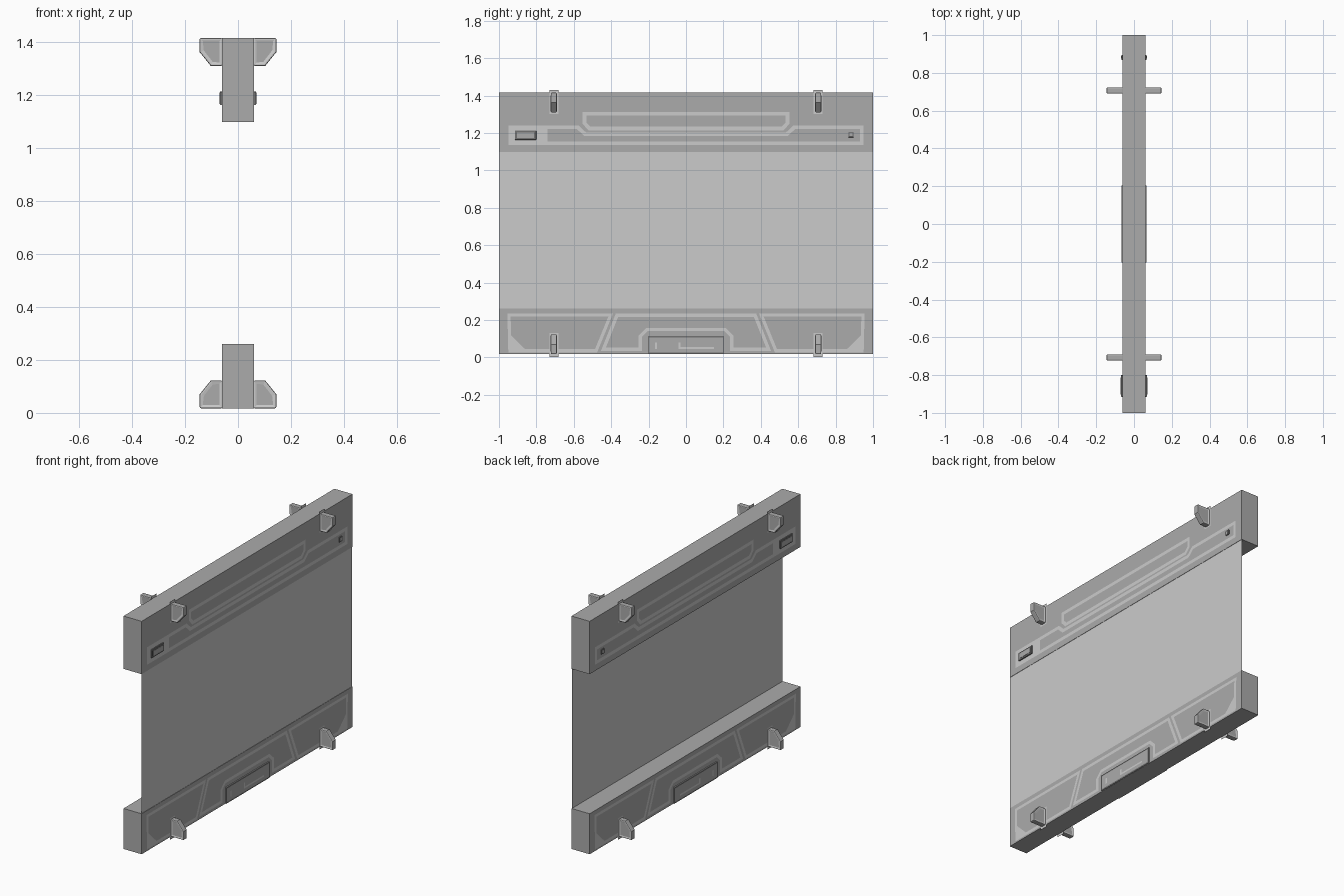
import bpy, bmesh
from mathutils import Vector

if "Cube" in bpy.data.objects:
    bpy.data.objects.remove(bpy.data.objects["Cube"])


def material(name, v):
    m = bpy.data.materials.new(name)
    m.diffuse_color = (v, v, v, 1)
    m.use_nodes = True
    m.node_tree.nodes["Principled BSDF"].inputs["Base Color"].default_value = m.diffuse_color
    return m


GREY = material("mid grey", 0.41)
LIGHT = material("light grey", 0.60)
DARK = material("dark grey", 0.17)
HALF = 0.06           # half depth of the beams
MID_Z = 0.716         # clips mirror about this height


def finish(name, bm, *mats):
    me = bpy.data.meshes.new(name)
    bm.to_mesh(me)
    bm.free()
    for m in mats:
        me.materials.append(m)
    ob = bpy.data.objects.new(name, me)
    bpy.context.collection.objects.link(ob)
    return ob


def box(name, lo, hi, mat, bevel=0.0):
    bm = bmesh.new()
    bmesh.ops.create_cube(bm, size=1)
    for v in bm.verts:
        v.co = Vector([(lo[i] + hi[i]) / 2 + v.co[i] * (hi[i] - lo[i]) for i in range(3)])
    ob = finish(name, bm, mat)
    if bevel:
        b = ob.modifiers.new("bevel", "BEVEL")
        b.width, b.segments = bevel, 2
    return ob


def side_box(name, y0, y1, z0, z1, x0, x1, mat, bevel=0.0):
    """The same box on both long faces."""
    for s, side in ((1, "right"), (-1, "left")):
        a, b = sorted((s * x0, s * x1))
        box(f"{name}_{side}", (a, y0, z0), (b, y1, z1), mat, bevel)


def inset(pts, w):
    """Mitred inward offset of a counter-clockwise outline."""
    out = []
    for i, p in enumerate(pts):
        p = Vector(p)
        d0 = (p - Vector(pts[i - 1])).normalized()
        d1 = (Vector(pts[(i + 1) % len(pts)]) - p).normalized()
        n0, n1 = Vector((-d0.y, d0.x)), Vector((-d1.y, d1.x))
        out.append(p + (n0 + n1) * (w / (1 + n0.dot(n1))))
    return out


def decal(name, pts, width=None, x=HALF + 0.001, mat=LIGHT):
    """Flat trim on both long faces: filled, or a band of given width."""
    for s, side in ((1, "right"), (-1, "left")):
        bm = bmesh.new()
        loop = [bm.verts.new((s * x, p[0], p[1])) for p in pts]
        if width:
            inner = [bm.verts.new((s * x, p[0], p[1])) for p in inset(pts, width)]
            n = len(loop)
            faces = [(loop[i], loop[(i + 1) % n], inner[(i + 1) % n], inner[i]) for i in range(n)]
        else:
            faces = [loop]
        for f in faces:
            bm.faces.new(f if s > 0 else list(reversed(f)))
        finish(f"{name}_{side}", bm, mat)


def rect(y0, y1, z0, z1):
    return [(y0, z0), (y1, z0), (y1, z1), (y0, z1)]


def mirror_y(pts):
    return [(-y, z) for y, z in reversed(pts)]


# beams
box("top_beam", (-HALF, -1, 1.098), (HALF, 1, 1.415), GREY)
box("bottom_beam", (-HALF, -1, 0.017), (HALF, 1, 0.26), GREY)

# thin screen sheet flush with the right face
bm = bmesh.new()
bm.faces.new([bm.verts.new((HALF - 0.002, y, z)) for y, z in rect(-1, 1, 0.26, 1.098)])
finish("screen_sheet", bm, LIGHT)

# top beam trim
half_strip = [(0.52, 1.213), (0.553, 1.248), (0.553, 1.313)]
decal("upper_strip_trim", half_strip + mirror_y(half_strip), 0.02)
half_frame = [(0.95, 1.135), (0.95, 1.24), (0.575, 1.24), (0.535, 1.203)]
decal("lower_frame_trim", half_frame + mirror_y(half_frame), 0.02)
decal("handle_backing", rect(-0.93, -0.74, 1.155, 1.22))

# handle and button
side_box("handle", -0.915, -0.80, 1.163, 1.213, HALF, 0.069, DARK, 0.003)
side_box("handle_face", -0.903, -0.812, 1.173, 1.203, 0.066, 0.0705, GREY)
side_box("button", 0.868, 0.896, 1.176, 1.206, HALF, 0.067, DARK, 0.003)
side_box("button_face", 0.875, 0.889, 1.183, 1.199, 0.064, 0.068, GREY)

# bottom beam trim
end_panel = [(0.475, 0.027), (0.95, 0.027), (0.955, 0.235), (0.39, 0.235)]
decal("end_panel_trim_back", end_panel, 0.017)
decal("end_panel_trim_front", mirror_y(end_panel), 0.017)
corner = [(0.86, 0.044), (0.934, 0.044), (0.936, 0.118)]
decal("corner_fill_back", corner)
decal("corner_fill_front", mirror_y(corner))
half_mid = [(0.205, 0.14), (0.235, 0.11), (0.235, 0.034), (0.455, 0.034), (0.375, 0.235)]
decal("middle_panel_trim", half_mid + mirror_y(half_mid), 0.018)

# centre control box with small marks
side_box("control_box", -0.205, 0.205, 0.018, 0.115, 0.05, 0.066, GREY)
decal("control_box_rim", rect(-0.203, 0.203, 0.02, 0.113), 0.006, 0.0665, DARK)
decal("mark_front", rect(-0.165, -0.155, 0.045, 0.08), x=0.0668)
decal("mark_middle", rect(-0.04, -0.03, 0.045, 0.08), x=0.0668)
decal("mark_line", rect(-0.03, 0.15, 0.045, 0.055), x=0.0668)

# clips at four corners of each long face
profile = [(0.058, 1.31), (0.103, 1.31), (0.145, 1.362), (0.145, 1.415), (0.058, 1.415)]
for level, up in (("top", 1), ("bottom", -1)):
    z0, z1 = sorted(MID_Z + up * (z - MID_Z) for z in (1.302, 1.43))
    for end, yc in (("front", -0.707), ("back", 0.707)):
        decal(f"{level}_{end}_clip_base", rect(yc - 0.024, yc + 0.024, z0, z1), x=HALF + 0.0015)
        for s, side in ((1, "right"), (-1, "left")):
            bm = bmesh.new()
            f = bm.faces.new([bm.verts.new((s * x, yc - 0.0175, MID_Z + up * (z - MID_Z)))
                              for x, z in profile])
            ext = bmesh.ops.extrude_face_region(bm, geom=[f])
            for v in ext["geom"]:
                if isinstance(v, bmesh.types.BMVert):
                    v.co.y += 0.035
            bmesh.ops.recalc_face_normals(bm, faces=bm.faces[:])
            bm.normal_update()
            cheeks = [f for f in bm.faces if abs(f.normal.y) > 0.9]
            for f in bm.faces:
                f.material_index = 0 if f in cheeks else 1
            bmesh.ops.inset_individual(bm, faces=cheeks, thickness=0.017, depth=-0.003)
            for f in cheeks:
                f.material_index = 1
            ob = finish(f"{level}_{end}_clip_{side}", bm, LIGHT, GREY)
            b = ob.modifiers.new("bevel", "BEVEL")
            b.width, b.segments = 0.006, 2
            b.limit_method, b.angle_limit = "ANGLE", 1.2
